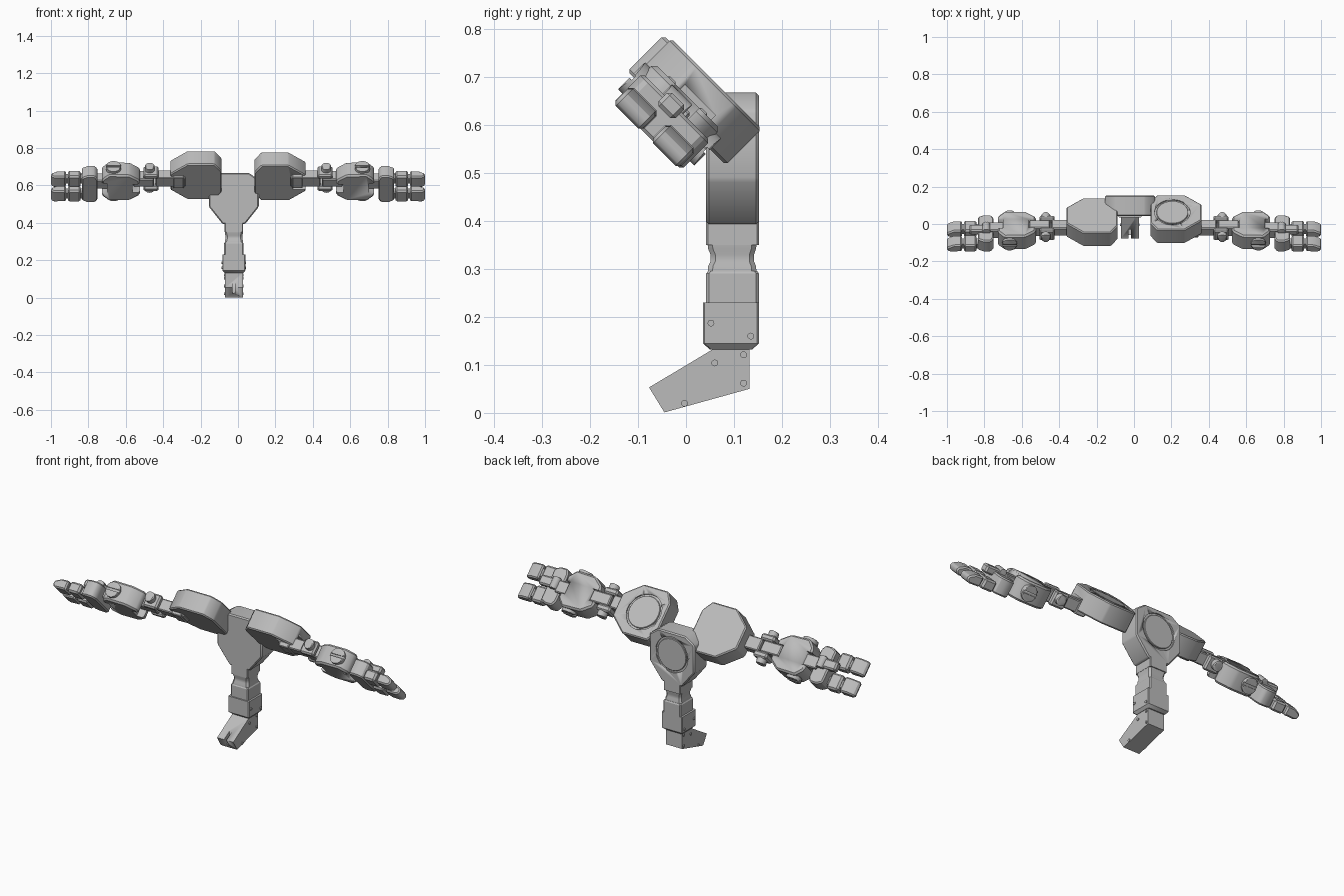
import bpy, bmesh, math
from mathutils import Matrix, Vector

if "Cube" in bpy.data.objects:
    bpy.data.objects.remove(bpy.data.objects["Cube"])

grey = bpy.data.materials.new("machine_grey")
grey.diffuse_color = (0.5, 0.5, 0.5, 1)
grey.use_nodes = True
grey.node_tree.nodes["Principled BSDF"].inputs["Base Color"].default_value = grey.diffuse_color
I = Matrix.Identity(4)


def frame(a, v, n, o):
    """Matrix whose columns are three axes and an origin."""
    m = Matrix((a, v, n)).transposed().to_4x4()
    m.translation = o
    return m


def finish(name, bm, m, bevel=0.0):
    if bevel:
        es = [e for e in bm.edges if e.calc_face_angle(0) > 0.5]
        bmesh.ops.bevel(bm, geom=es, offset=bevel, segments=1, affect='EDGES', clamp_overlap=True)
    bm.transform(m)
    bmesh.ops.recalc_face_normals(bm, faces=bm.faces)
    me = bpy.data.meshes.new(name)
    bm.to_mesh(me)
    bm.free()
    me.materials.append(grey)
    ob = bpy.data.objects.new(name, me)
    bpy.context.collection.objects.link(ob)
    bpy.context.view_layer.objects.active = ob
    bpy.ops.object.select_all(action='DESELECT')
    ob.select_set(True)
    bpy.ops.object.shade_smooth_by_angle(angle=math.radians(30))
    return ob


def prism(name, pts, lo, hi, m=I, bevel=0.0):
    """Outline in the first two axes, extruded along the third."""
    bm = bmesh.new()
    f = bm.faces.new([bm.verts.new((p[0], p[1], lo)) for p in pts])
    r = bmesh.ops.extrude_face_region(bm, geom=[f])
    bmesh.ops.translate(bm, vec=(0, 0, hi - lo), verts=[g for g in r['geom'] if isinstance(g, bmesh.types.BMVert)])
    bmesh.ops.recalc_face_normals(bm, faces=bm.faces)
    return finish(name, bm, m, bevel)


def box(name, x, y, z, m=I, bevel=0.0):
    return prism(name, [(x[0], y[0]), (x[1], y[0]), (x[1], y[1]), (x[0], y[1])], z[0], z[1], m, bevel)


def cyl(name, c, r, h, axis, m=I, bevel=0.0, n=32):
    bm = bmesh.new()
    bmesh.ops.create_cone(bm, cap_ends=True, segments=n, radius1=r, radius2=r, depth=h)
    q = Vector((0, 0, 1)).rotation_difference(Vector(axis)).to_matrix().to_4x4()
    bm.transform(Matrix.Translation(c) @ q)
    return finish(name, bm, m, bevel)


def cut(ob, tool):
    mod = ob.modifiers.new("cut", 'BOOLEAN')
    mod.operation, mod.object, mod.solver = 'DIFFERENCE', tool, 'EXACT'
    bpy.context.view_layer.objects.active = ob
    bpy.ops.object.modifier_apply(modifier=mod.name)
    bpy.data.objects.remove(tool)


def hub(name, m, t):
    """Octagonal housing with a ring groove on its outer face; the limb leaves along the first axis."""
    half = [(-0.137, 0.08), (-0.1, 0.133), (0.045, 0.133), (0.137, 0.06)]
    pts = half + [(a, -v) for a, v in reversed(half)]
    ob = prism(name, pts, -t, t, m, 0.006)
    cut(ob, cyl("groove_cutter", (-0.02, 0, t), 0.095, 0.014, (0, 0, 1), m, n=48))
    cyl(name + "_disc", (-0.02, 0, t - 0.006), 0.085, 0.012, (0, 0, 1), m, 0.002, 48)
    return ob


# Torso housing
CX = -0.022
hub("torso", frame((0, 0, -1), (-1, 0, 0), (0, 1, 0), (CX, 0.097, 0.53)), 0.055)

# Neck column: stacked rectangular sections (z, half width, y front, y back)
def loft(name, rows, ch=0.01):
    bm = bmesh.new()
    rings = []
    for z, w, y0, y1 in rows:
        x0, x1 = CX - w, CX + w
        ps = [(x0 + ch, y0), (x1 - ch, y0), (x1, y0 + ch), (x1, y1 - ch),
              (x1 - ch, y1), (x0 + ch, y1), (x0, y1 - ch), (x0, y0 + ch)]
        rings.append([bm.verts.new((x, y, z)) for x, y in ps])
    for a, b in zip(rings, rings[1:]):
        for i in range(8):
            bm.faces.new((a[i], a[(i + 1) % 8], b[(i + 1) % 8], b[i]))
    bm.faces.new(rings[0])
    bm.faces.new(rings[-1])
    return finish(name, bm, I)


loft("column_top", [(0.35, 0.05, 0.042, 0.152), (0.41, 0.05, 0.042, 0.152)], 0.004)
loft("column_waist", [(0.29, 0.049, 0.045, 0.147), (0.305, 0.048, 0.046, 0.146), (0.315, 0.045, 0.051, 0.142),
                      (0.33, 0.045, 0.051, 0.142), (0.342, 0.048, 0.046, 0.146), (0.352, 0.049, 0.045, 0.147)])
loft("column_lower", [(0.225, 0.052, 0.042, 0.152), (0.29, 0.052, 0.042, 0.152), (0.296, 0.048, 0.046, 0.148)], 0.006)
loft("ankle", [(0.132, 0.05, 0.05, 0.138), (0.145, 0.062, 0.035, 0.152), (0.23, 0.062, 0.035, 0.152)], 0.004)

# Foot with slot in its toe
side_on = frame((0, 1, 0), (0, 0, 1), (1, 0, 0), (CX, 0, 0))
foot = prism("foot", [(-0.045, 0.001), (0.132, 0.05), (0.132, 0.135), (0.06, 0.135), (-0.077, 0.053)],
             -0.048, 0.048, side_on)
cut(foot, box("slot_cutter", (-0.2, -0.03), (0.022, 0.2), (-0.007, 0.007), side_on))
for i, (y, z, w) in enumerate([(0.052, 0.187, 0.062), (0.135, 0.16, 0.062), (0.06, 0.104, 0.048),
                               (0.12, 0.121, 0.048), (0.12, 0.062, 0.048), (-0.003, 0.02, 0.048)]):
    cyl("pin_%d" % i, (y, z, 0), 0.007, 2 * w + 0.008, (0, 0, 1), side_on, n=16)

# Arms: x outward, v down and back, n up and back
k = math.sqrt(0.5)
V, N = (0, k, -k), (0, k, k)
for side, tag, py, pz in ((1, "right", 0.026, 0.648), (-1, "left", 0.01, 0.655)):
    flip = Matrix.Diagonal((side, 1, 1, 1))
    pm = flip @ frame((1, 0, 0), V, N, (0.225, py, pz))
    m = flip @ frame((1, 0, 0), V, N, (0, -0.02, 0.637))

    def nm(s):
        return tag + "_" + s

    # Shoulder housing with a notch for the arm link
    pad = hub(nm("shoulder"), pm, 0.053)
    cut(pad, box("notch_cutter", (0.07, 0.2), (-0.045, 0.045), (-0.1, 0.005), pm))
    box(nm("arm_link"), (0.28, 0.44), (-0.034, 0.034), (-0.03, 0.03), m, 0.005)
    box(nm("arm_link_root"), (0.29, 0.345), (-0.043, 0.043), (-0.035, 0.02), m, 0.004)

    # Elbow fork, axle and knobs
    for s in (-1, 1):
        box(nm("elbow_cheek"), (0.425, 0.505), sorted((s * 0.03, s * 0.062)), (-0.04, 0.036), m, 0.008)
        cyl(nm("elbow_knob"), (0.472, s * 0.07, 0.005), 0.026, 0.035, (0, 1, 0), m, 0.005, 24)
    box(nm("elbow_core"), (0.45, 0.56), (-0.03, 0.03), (-0.036, 0.03), m, 0.005)

    # Forearm block with slotted screws on both sides
    half = [(0.525, 0.055), (0.58, 0.095), (0.69, 0.098), (0.728, 0.06)]
    palm = prism(nm("forearm"), half + [(a, -b) for a, b in reversed(half)], -0.075, 0.032, m, 0.009)
    cut(palm, box("fork_cutter", (0.5, 0.565), (-0.031, 0.031), (-0.1, 0.1), m))
    cut(palm, box("wrist_cutter", (0.7, 0.76), (-0.035, 0.035), (-0.1, 0.1), m))
    for s in (-1, 1):
        d = cyl(nm("screw"), (0.665, s * 0.1, -0.02), 0.04, 0.024, (0, 1, 0), m, 0.004)
        cut(d, box("slot_cutter", (0.6, 0.73), sorted((s * 0.106, s * 0.13)), (-0.026, -0.014), m))
    box(nm("wrist"), (0.69, 0.775), (-0.032, 0.032), (-0.05, 0.012), m, 0.005)

    # Hand block and upper knuckle
    half = [(0.75, 0.075), (0.765, 0.1), (0.805, 0.1), (0.835, 0.085)]
    prism(nm("hand"), half + [(a, -b) for a, b in reversed(half)], -0.085, 0.0, m, 0.007)
    cyl(nm("knuckle"), (0.79, -0.01, 0.005), 0.022, 0.06, (0, 1, 0), m, 0.003, 24)
    box(nm("thumb"), (0.79, 0.88), (-0.035, 0.015), (-0.025, 0.015), m, 0.008)

    # Two jointed fingers
    for c in (-0.058, 0.052):
        box(nm("finger_hinge"), (0.82, 0.95), (c - 0.02, c + 0.02), (-0.078, -0.045), m)
        box(nm("finger_inner"), (0.842, 0.91), (c - 0.042, c + 0.042), (-0.088, -0.034), m, 0.009)
        tip = frame((1, 0, 0), (0, 0, -1), (0, 1, 0), (0, c, 0))
        prism(nm("finger_tip"), [(0.92, 0.086), (0.985, 0.088), (1.0, 0.076), (1.0, 0.056), (0.965, 0.038), (0.92, 0.036)],
              -0.04, 0.04, m @ tip, 0.007)
